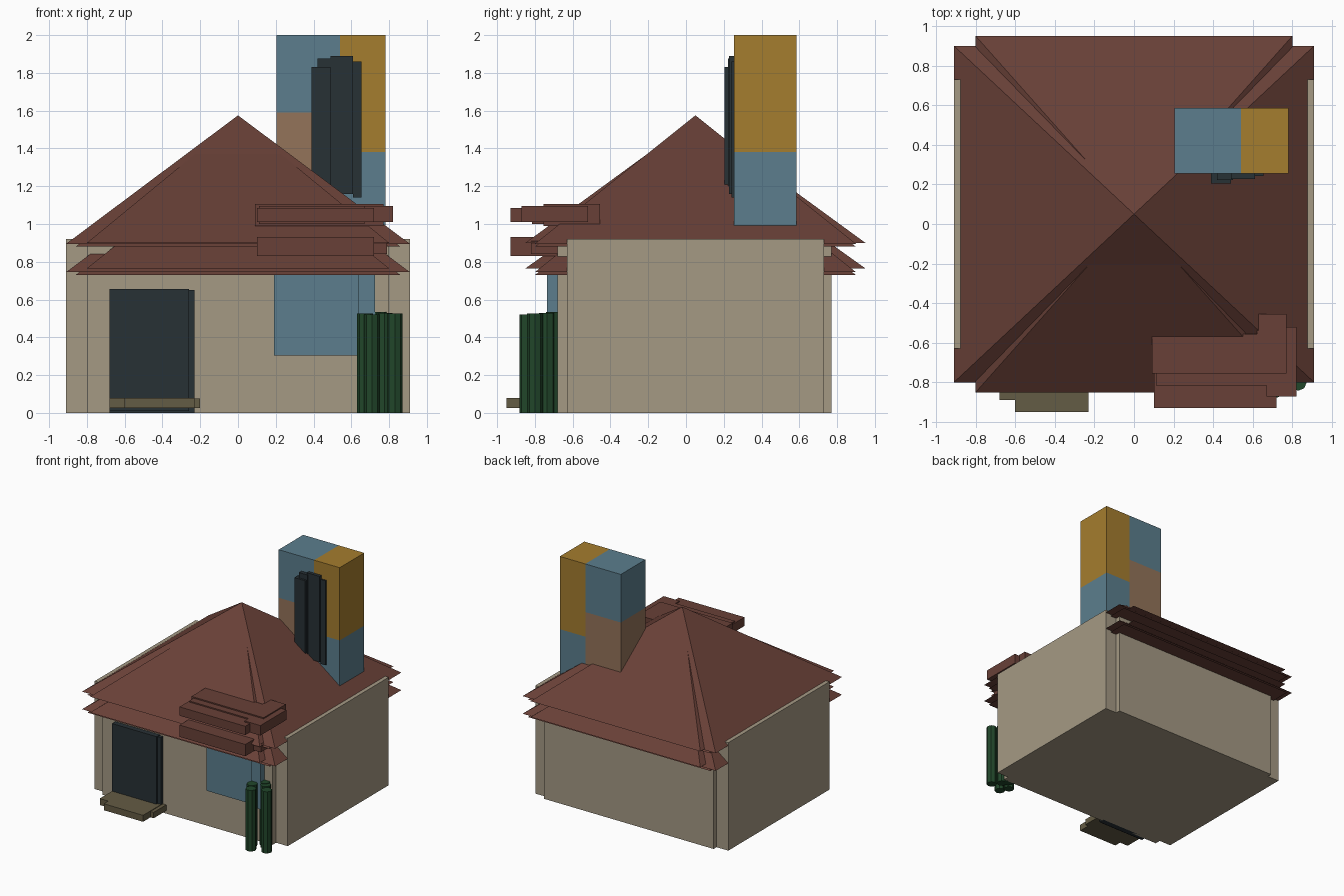
import bpy, bmesh
from math import radians
from mathutils import Matrix

if "Cube" in bpy.data.objects:
    bpy.data.objects.remove(bpy.data.objects["Cube"])


def srgb(r, g, b):
    return tuple((c / 255) ** 2.2 for c in (r, g, b)) + (1.0,)


def material(name, *rgb):
    m = bpy.data.materials.new(name)
    m.diffuse_color = srgb(*rgb)
    m.use_nodes = True
    m.node_tree.nodes["Principled BSDF"].inputs["Base Color"].default_value = m.diffuse_color
    return m


PLASTER = material("plaster", 163, 152, 131)
TILE = material("roof_tile", 104, 66, 58)
DARK = material("dark_panel", 44, 52, 56)
GLASS = material("blue_panel", 92, 125, 140)
OCHRE = material("ochre_panel", 163, 124, 50)
BRICK = material("brick_brown", 146, 115, 90)
LEAF = material("leaf_green", 38, 72, 46)
STONE = material("step_stone", 100, 92, 70)


def finish(name, bm, mat):
    me = bpy.data.meshes.new(name)
    bm.to_mesh(me)
    bm.free()
    me.materials.append(mat)
    ob = bpy.data.objects.new(name, me)
    bpy.context.collection.objects.link(ob)
    return ob


def boxes(name, mat, *bounds):
    """One object from boxes given as x0, x1, y0, y1, z0, z1."""
    bm = bmesh.new()
    for x0, x1, y0, y1, z0, z1 in bounds:
        m = (Matrix.Translation(((x0 + x1) / 2, (y0 + y1) / 2, (z0 + z1) / 2))
             @ Matrix.Diagonal((x1 - x0, y1 - y0, z1 - z0, 1)))
        bmesh.ops.create_cube(bm, size=1, matrix=m)
    return finish(name, bm, mat)


def pyramid(name, hx, hy, z0, z1):
    """Four-sided hip roof centred on the house."""
    bm = bmesh.new()
    m = (Matrix.Translation((0, 0.05, (z0 + z1) / 2))
         @ Matrix.Diagonal((hx, hy, z1 - z0, 1))
         @ Matrix.Rotation(radians(45), 4, 'Z'))
    bmesh.ops.create_cone(bm, cap_ends=True, segments=4, radius1=2 ** 0.5,
                          radius2=0, depth=1, matrix=m)
    bmesh.ops.remove_doubles(bm, verts=bm.verts, dist=1e-5)
    bmesh.ops.recalc_face_normals(bm, faces=bm.faces)
    return finish(name, bm, TILE)


# Walls: a wide block crossed by a deeper, narrower one
boxes("side_walls", PLASTER, (-0.91, 0.91, -0.63, 0.73, 0, 0.92))
boxes("front_back_walls", PLASTER, (-0.80, 0.80, -0.68, 0.77, 0, 0.88))

# Roof: two stacked layers of crossed hip pyramids
for layer, drop in (("upper", 0), ("lower", 0.15)):
    pyramid(layer + "_roof_wide", 0.91, 0.85, 0.895 - drop, 1.575 - drop)
    pyramid(layer + "_roof_deep", 0.80, 0.90, 0.90 - drop * 0.9, 1.557 - drop)
    pyramid(layer + "_roof_lining", 0.86, 0.85, 0.88 - drop, 1.50 - drop)

# Chimney tower in coloured quarters
boxes("chimney_blue", GLASS,
      (0.205, 0.54, 0.255, 0.585, 1.59, 2.0),
      (0.54, 0.78, 0.255, 0.585, 0.99, 1.38))
boxes("chimney_ochre", OCHRE, (0.54, 0.78, 0.255, 0.585, 1.38, 2.0))
boxes("chimney_brown", BRICK, (0.205, 0.54, 0.255, 0.585, 0.99, 1.59))
boxes("chimney_shutter", DARK,
      (0.39, 0.49, 0.205, 0.26, 1.20, 1.83),
      (0.42, 0.50, 0.222, 0.26, 1.17, 1.875),
      (0.49, 0.61, 0.228, 0.26, 1.16, 1.89),
      (0.61, 0.655, 0.242, 0.26, 1.14, 1.86))

# Door, step and window
boxes("door", DARK,
      (-0.68, -0.23, -0.71, -0.66, 0, 0.65),
      (-0.68, -0.26, -0.725, -0.66, 0.01, 0.656))
boxes("door_step", STONE,
      (-0.68, -0.23, -0.89, -0.66, 0.025, 0.08),
      (-0.60, -0.23, -0.95, -0.80, 0.025, 0.08),
      (-0.24, -0.20, -0.85, -0.68, 0.025, 0.075))
boxes("window", GLASS,
      (0.19, 0.64, -0.695, -0.66, 0.305, 0.80),
      (0.635, 0.725, -0.735, -0.66, 0.305, 0.80))

# Canopy slabs over the window
boxes("canopy_upper", TILE,
      (0.10, 0.72, -0.93, -0.60, 1.01, 1.085),
      (0.09, 0.77, -0.755, -0.555, 0.99, 1.105),
      (0.62, 0.77, -0.755, -0.455, 0.99, 1.105),
      (0.67, 0.82, -0.87, -0.52, 1.01, 1.095),
      (0.11, 0.67, -0.815, -0.60, 1.0, 1.095))
boxes("canopy_lower", TILE,
      (0.10, 0.72, -0.93, -0.60, 0.83, 0.93),
      (0.60, 0.79, -0.82, -0.50, 0.84, 0.91))

# Bush of upright faceted columns
bm = bmesh.new()
for x, y, h in ((0.672, -0.77, 0.525), (0.71, -0.84, 0.52), (0.83, -0.80, 0.525),
                (0.775, -0.735, 0.53), (0.745, -0.70, 0.535)):
    bmesh.ops.create_cone(bm, cap_ends=True, segments=8, radius1=0.042,
                          radius2=0.042, depth=h,
                          matrix=Matrix.Translation((x, y, h / 2)))
finish("bush", bm, LEAF)
